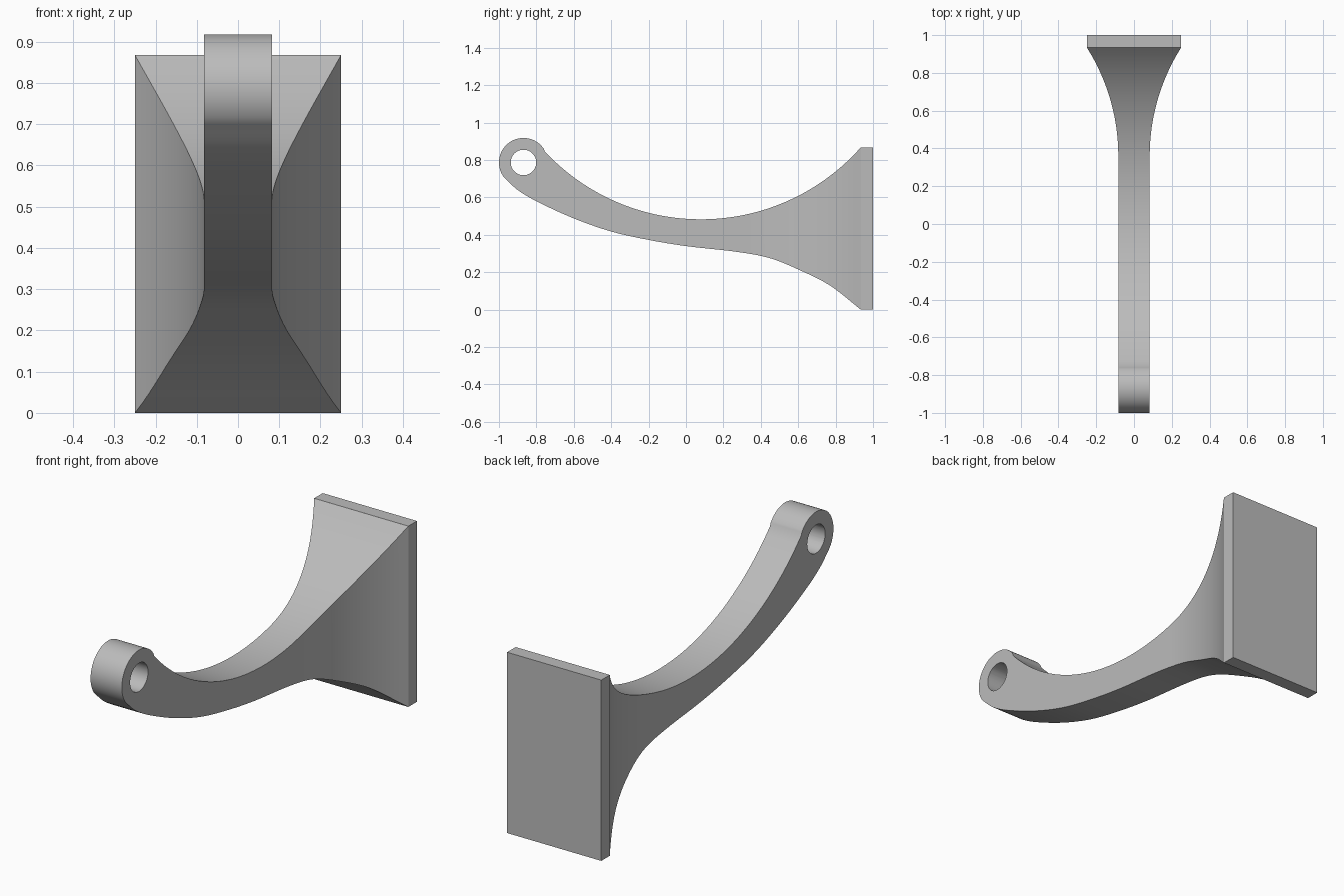
import bpy, bmesh, math
from mathutils import Matrix

cube = bpy.data.objects.get("Cube")
if cube:
    bpy.data.objects.remove(cube, do_unlink=True)

grey = bpy.data.materials.new("grey")
grey.use_nodes = True
grey.diffuse_color = (0.5, 0.5, 0.5, 1)
grey.node_tree.nodes["Principled BSDF"].inputs["Base Color"].default_value = (0.5, 0.5, 0.5, 1)

EYE_Y, EYE_Z, EYE_R, HOLE_R = -0.869, 0.787, 0.131, 0.068
PLATE_Y, PLATE_HALF, PLATE_TOP = 0.935, 0.25, 0.868
ARM_HALF, FLARE_Y = 0.083, 0.36
TOP_JOINT, LOW_JOINT = -0.755, -0.97
UNDERSIDE = [(-0.97, 0.704), (-0.9, 0.64), (-0.8, 0.58), (-0.6, 0.488), (-0.4, 0.418),
             (-0.2, 0.373), (0, 0.34), (0.28, 0.308), (0.45, 0.275), (0.6, 0.215),
             (0.77, 0.129), (PLATE_Y, 0)]


def spline(points, y):
    """Smooth cubic interpolation through a list of points."""
    def slope(i):
        a, b = points[max(i - 1, 0)], points[min(i + 1, len(points) - 1)]
        return (b[1] - a[1]) / (b[0] - a[0])
    i = max(k for k in range(len(points) - 1) if k == 0 or points[k][0] <= y)
    (y0, z0), (y1, z1) = points[i], points[i + 1]
    h = y1 - y0
    t = (y - y0) / h
    return ((2 * t**3 - 3 * t**2 + 1) * z0 + (t**3 - 2 * t**2 + t) * h * slope(i)
            + (3 * t**2 - 2 * t**3) * z1 + (t**3 - t**2) * h * slope(i + 1))


def eye_rise(y):
    return math.sqrt(max(EYE_R**2 - (y - EYE_Y)**2, 0))


def top(y):
    if y < TOP_JOINT:
        return EYE_Z + eye_rise(y)
    radius = 1.142
    return 0.483 + radius - math.sqrt(radius**2 - (y - 0.08)**2)


def bottom(y):
    return EYE_Z - eye_rise(y) if y < LOW_JOINT else spline(UNDERSIDE, y)


def half_width(y):
    d = max(y - FLARE_Y, 0)
    radius = 1.073
    return ARM_HALF + radius - math.sqrt(radius**2 - d * d)


def make_object(name, bm):
    bmesh.ops.recalc_face_normals(bm, faces=bm.faces)
    mesh = bpy.data.meshes.new(name)
    bm.to_mesh(mesh)
    bm.free()
    mesh.materials.append(grey)
    obj = bpy.data.objects.new(name, mesh)
    bpy.context.collection.objects.link(obj)
    return obj


# Arm: rectangular sections lofted from the eye tip to the plate
tip = EYE_Y - EYE_R
turn = math.acos((EYE_Y - TOP_JOINT) / EYE_R)
stations = [EYE_Y - EYE_R * math.cos(turn * i / 32) for i in range(1, 33)]
stations += [TOP_JOINT + (PLATE_Y - TOP_JOINT) * i / 60 for i in range(1, 61)]
bm = bmesh.new()
previous = [bm.verts.new((x, tip, EYE_Z)) for x in (-ARM_HALF, ARM_HALF)]
previous = [previous[0], previous[1], previous[1], previous[0]]
for y in stations:
    w = half_width(y)
    ring = [bm.verts.new((x, y, z)) for x, z in
            ((-w, bottom(y)), (w, bottom(y)), (w, top(y)), (-w, top(y)))]
    for i in range(4):
        j = (i + 1) % 4
        corners = list(dict.fromkeys((previous[i], previous[j], ring[j], ring[i])))
        bm.faces.new(corners)
    previous = ring
bm.faces.new(previous)
arm = make_object("curved_arm", bm)

# Pin hole through the eye
bm = bmesh.new()
bmesh.ops.create_cone(bm, cap_ends=True, segments=48, radius1=HOLE_R, radius2=HOLE_R, depth=0.5,
                      matrix=Matrix.Translation((0, EYE_Y, EYE_Z)) @ Matrix.Rotation(math.pi / 2, 4, 'Y'))
cutter = make_object("hole_cutter", bm)
cut = arm.modifiers.new("pin_hole", 'BOOLEAN')
cut.operation = 'DIFFERENCE'
cut.solver = 'EXACT'
cut.object = cutter
bpy.context.view_layer.objects.active = arm
bpy.ops.object.select_all(action='DESELECT')
arm.select_set(True)
bpy.ops.object.modifier_apply(modifier=cut.name)
bpy.data.objects.remove(cutter, do_unlink=True)
bpy.ops.object.shade_smooth_by_angle(angle=math.radians(30))

# Mounting plate
bm = bmesh.new()
size = (2 * PLATE_HALF, 1 - PLATE_Y, PLATE_TOP)
bmesh.ops.create_cube(bm, size=1, matrix=Matrix.Translation((0, (1 + PLATE_Y) / 2, PLATE_TOP / 2))
                      @ Matrix.Diagonal((*size, 1)))
make_object("mounting_plate", bm)
